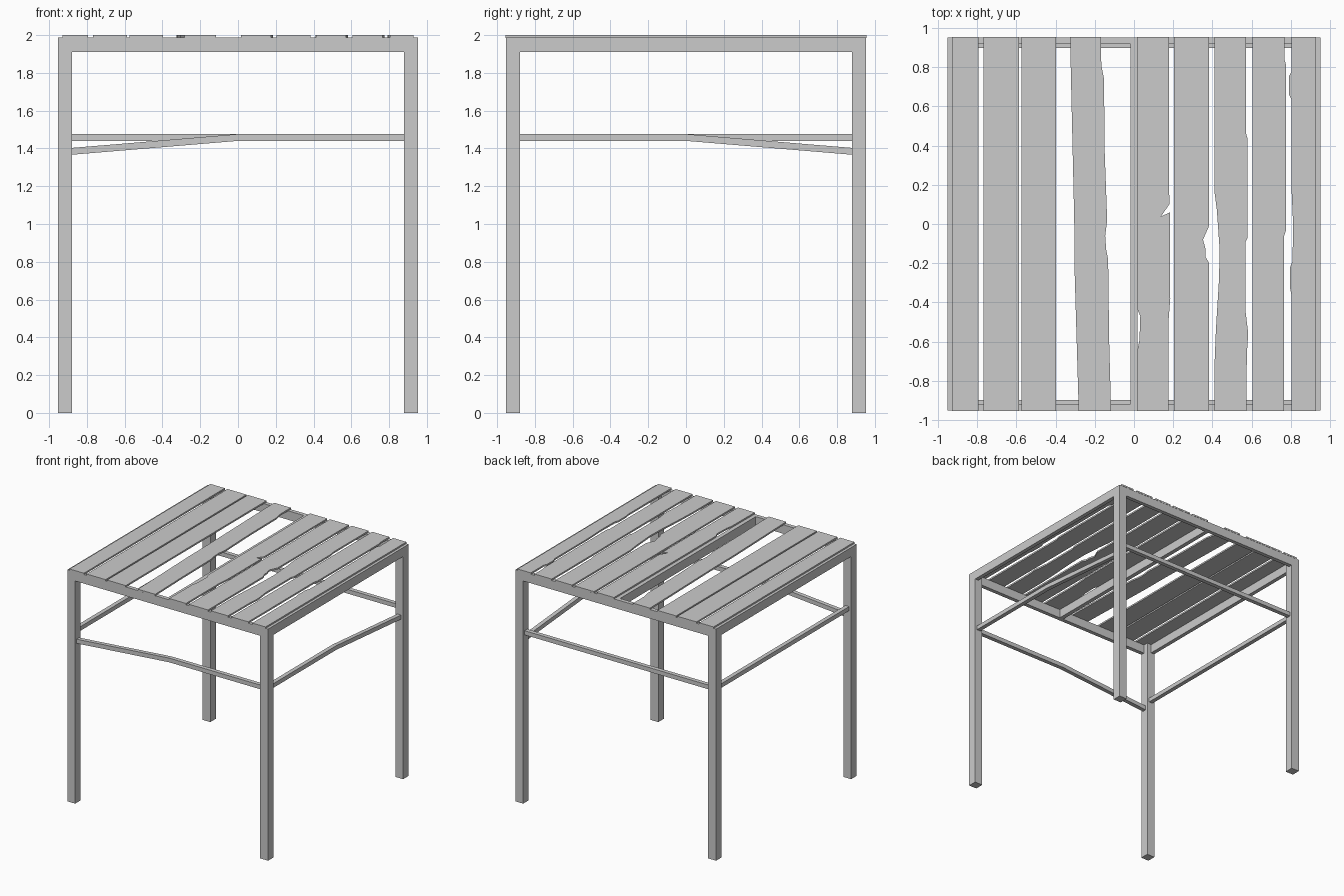
import bpy, bmesh

if "Cube" in bpy.data.objects:
    bpy.data.objects.remove(bpy.data.objects["Cube"])

OUT, INN = 0.953, 0.878          # outer and inner faces of the legs
RAIL_Z0, RAIL_Z1 = 1.91, 1.987   # frame rails
MID = (OUT + INN) / 2


def prism(name, outline, offset):
    """Flat outline pushed along an offset vector."""
    bm = bmesh.new()
    face = bm.faces.new([bm.verts.new(p) for p in outline])
    new = bmesh.ops.extrude_face_region(bm, geom=[face])["geom"]
    bmesh.ops.translate(bm, vec=offset,
                        verts=[v for v in new if isinstance(v, bmesh.types.BMVert)])
    bmesh.ops.recalc_face_normals(bm, faces=bm.faces[:])
    mesh = bpy.data.meshes.new(name)
    bm.to_mesh(mesh)
    bm.free()
    obj = bpy.data.objects.new(name, mesh)
    bpy.context.collection.objects.link(obj)
    return obj


def box(name, x0, x1, y0, y1, z0, z1):
    return prism(name, [(x0, y0, z0), (x1, y0, z0), (x1, y1, z0), (x0, y1, z0)],
                 (0, 0, z1 - z0))


def stretcher(name, along_x, side, drop_start=0, drop_end=0):
    """Thin brace between two legs; either half may sag toward its end."""
    h, w = 0.036, 0.036
    path = [(-INN, 1.44 - drop_start), (0, 1.44), (INN, 1.44 - drop_end)]
    prof = path + [(t, z + h) for t, z in reversed(path)]
    c = side * MID - w / 2
    if along_x:
        prism(name, [(t, c, z) for t, z in prof], (0, w, 0))
    else:
        prism(name, [(c, t, z) for t, z in prof], (w, 0, 0))


def slat(name, left, right, left_wear=(), right_wear=()):
    """Plank along y. left/right are (x at back, x at front); wear lists go back to front."""
    e = OUT + 0.002
    pts = [(left[0], e), *left_wear, (left[1], -e),
           (right[1], -e), *reversed(right_wear), (right[0], e)]
    prism(name, [(x, y, RAIL_Z1 - 0.001) for x, y in pts], (0, 0, 0.014))


# Legs
for sx, nx in ((-1, "left"), (1, "right")):
    for sy, ny in ((-1, "front"), (1, "back")):
        xs, ys = sorted((sx * INN, sx * OUT)), sorted((sy * INN, sy * OUT))
        box(f"{ny}_{nx}_leg", *xs, *ys, 0, RAIL_Z1)

# Frame rails and centre beam
T = 0.034
for s, n in ((-1, "front"), (1, "back")):
    box(f"{n}_rail", -INN, INN, *sorted((s * OUT, s * (OUT - T))), RAIL_Z0, RAIL_Z1)
for s, n in ((-1, "left"), (1, "right")):
    box(f"{n}_rail", *sorted((s * OUT, s * (OUT - T))), -INN, INN, RAIL_Z0, RAIL_Z1)
box("centre_beam", -0.018, 0.018, T - OUT, OUT - T, RAIL_Z0, RAIL_Z1)

# Stretchers: front and right ones are broken down at one end
stretcher("front_stretcher", True, -1, drop_start=0.073)
stretcher("back_stretcher", True, 1)
stretcher("left_stretcher", False, -1)
stretcher("right_stretcher", False, 1, drop_end=0.073)

# Intact slats
slat("slat_1", (-0.93, -0.93), (-0.794, -0.794))
slat("slat_2", (-0.768, -0.768), (-0.588, -0.588))
slat("slat_3", (-0.575, -0.575), (-0.397, -0.397))

# Loose skewed slat
slat("loose_slat", (-0.326, -0.282), (-0.168, -0.117),
     [(-0.322, 0.76), (-0.305, 0.02), (-0.304, -0.21)],
     [(-0.167, 0.81), (-0.153, 0.74), (-0.15, 0.38), (-0.137, 0.02),
      (-0.147, -0.06), (-0.142, -0.13), (-0.132, -0.18), (-0.127, -0.59)])

# Chipped and worn slats
slat("slat_5", (0.015, 0.015), (0.178, 0.175),
     [(0.015, -0.43), (0.032, -0.47), (0.028, -0.59), (0.018, -0.64)],
     [(0.18, 0.1), (0.137, 0.038), (0.184, 0.06), (0.185, -0.38), (0.175, -0.51)])
slat("slat_6", (0.204, 0.204), (0.384, 0.384), (),
     [(0.384, -0.008), (0.352, -0.08), (0.366, -0.13), (0.366, -0.17), (0.384, -0.2)])
slat("slat_7", (0.412, 0.412), (0.571, 0.573),
     [(0.41, 0.17), (0.423, 0.07), (0.437, -0.13), (0.434, -0.28),
      (0.418, -0.54), (0.412, -0.69)],
     [(0.571, 0.465), (0.58, 0.435), (0.58, -0.07), (0.57, -0.09),
      (0.568, -0.435), (0.583, -0.56), (0.576, -0.66)])
slat("slat_8", (0.606, 0.606), (0.768, 0.766), (),
     [(0.768, 0.84), (0.776, 0.81), (0.776, -0.03), (0.766, -0.06)])
slat("slat_9", (0.804, 0.804), (0.93, 0.93),
     [(0.804, 0.776), (0.791, 0.755), (0.791, 0.66), (0.804, 0.635), (0.804, 0.175),
      (0.812, 0.0), (0.809, -0.19), (0.797, -0.22), (0.797, -0.33), (0.804, -0.365)])
